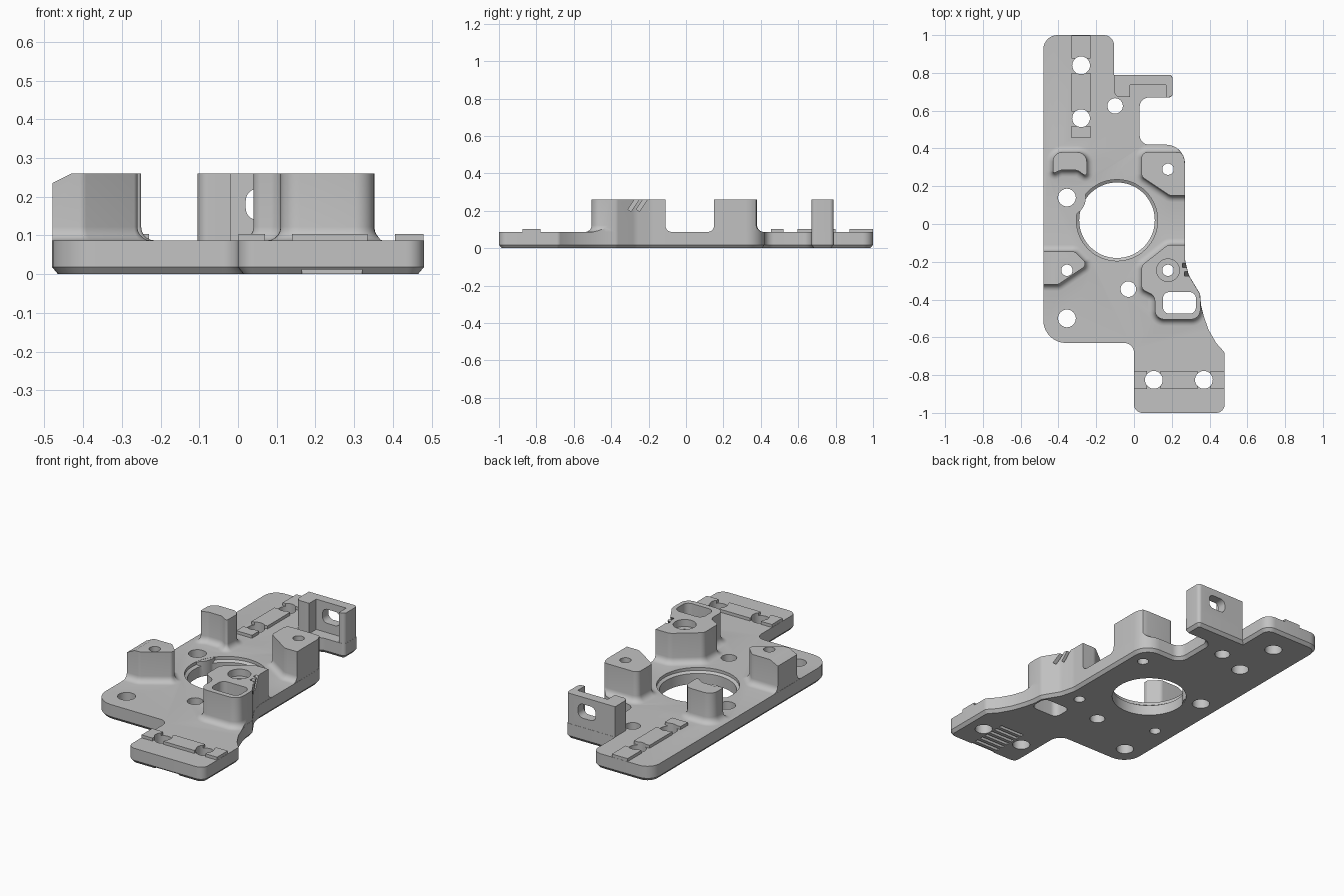
import bpy, bmesh, math
from mathutils import Vector, Matrix

if "Cube" in bpy.data.objects:
    bpy.data.objects.remove(bpy.data.objects["Cube"], do_unlink=True)

grey = bpy.data.materials.new("light grey")
grey.use_nodes = True
GREY = (0.54, 0.54, 0.54, 1)
grey.diffuse_color = GREY
grey.node_tree.nodes["Principled BSDF"].inputs["Base Color"].default_value = GREY


def rounded(corners, steps=8):
    """Closed counter-clockwise outline from (x, y, radius) corners."""
    pts, n = [], len(corners)
    for i, (x, y, r) in enumerate(corners):
        p = Vector((x, y))
        if r == 0:
            pts.append(p)
            continue
        a = (Vector(corners[i - 1][:2]) - p).normalized()
        b = (Vector(corners[(i + 1) % n][:2]) - p).normalized()
        half = a.angle(b) / 2
        c = p + (a + b).normalized() * (r / math.sin(half))
        d = r / math.tan(half)
        s, e = p + a * d - c, p + b * d - c
        turn = math.atan2(s.x * e.y - s.y * e.x, s.dot(e))
        for k in range(steps + 1):
            t = turn * k / steps
            pts.append(c + Vector((s.x * math.cos(t) - s.y * math.sin(t),
                                   s.x * math.sin(t) + s.y * math.cos(t))))
    return pts


def circle(x, y, r, n=40):
    return [Vector((x + r * math.cos(math.tau * i / n), y + r * math.sin(math.tau * i / n)))
            for i in range(n)]


def offset(pts, d):
    out = []
    for i, p in enumerate(pts):
        e = (p - pts[i - 1]).normalized()
        f = (pts[(i + 1) % len(pts)] - p).normalized()
        u, v = Vector((e.y, -e.x)), Vector((f.y, -f.x))
        out.append(p + (u + v) * (d / (1 + max(u.dot(v), -0.5))))
    return out


def loft(name, pts, levels):
    """Solid stacked upward from (offset, z) levels of one outline."""
    bm = bmesh.new()
    rings = [[bm.verts.new((*p, z)) for p in offset(pts, d)] for d, z in levels]
    for lo, hi in zip(rings, rings[1:]):
        for i in range(len(lo)):
            bm.faces.new((lo[i - 1], lo[i], hi[i], hi[i - 1]))
    bm.faces.new(rings[0][::-1])
    bm.faces.new(rings[-1])
    me = bpy.data.meshes.new(name)
    bm.to_mesh(me)
    bm.free()
    me.materials.append(grey)
    ob = bpy.data.objects.new(name, me)
    bpy.context.collection.objects.link(ob)
    return ob


def box(name, x0, x1, y0, y1, z0, z1):
    return loft(name, rounded([(x0, y0, 0), (x1, y0, 0), (x1, y1, 0), (x0, y1, 0)]),
                [(0, z0), (0, z1)])


def combine(ob, tool, mode, keep=False):
    """Apply a boolean; a result without faces is not taken over."""
    mod = ob.modifiers.new("combine", 'BOOLEAN')
    mod.operation, mod.solver, mod.object = mode, 'EXACT', tool
    bpy.context.view_layer.update()
    deps = bpy.context.evaluated_depsgraph_get()
    me = bpy.data.meshes.new_from_object(ob.evaluated_get(deps))
    ob.modifiers.clear()
    if len(me.polygons) > 5:
        ob.data = me
    if not keep:
        bpy.data.objects.remove(tool, do_unlink=True)


def cut(pts, z0=-0.1, z1=0.4):
    combine(plate, loft("cutter", pts, [(0, z0), (0, z1)]), 'DIFFERENCE')


T = 0.087   # plate thickness
H = 0.26    # post height

# Base plate with bevelled underside
outline = rounded([
    (-0.48, -0.63, 0.12), (0, -0.63, 0.05), (0, -1, 0.045), (0.48, -1, 0.045),
    (0.48, -0.68, 0.03), (0.435, -0.63, 0), (0.395, -0.56, 0), (0.37, -0.49, 0),
    (0.355, -0.43, 0), (0.35, -0.37, 0.04), (0.29, -0.27, 0.1), (0.27, -0.19, 0.1),
    (0.27, 0.42, 0.1), (0.03, 0.42, 0.05), (0.03, 0.67, 0.05), (0.205, 0.67, 0.02),
    (0.205, 0.79, 0.02), (-0.105, 0.79, 0), (-0.105, 1, 0.055), (-0.48, 1, 0.075)])
plate = loft("mounting_plate", outline, [(-0.015, 0), (0, 0.018), (0, T)])

# Four posts with flared feet, trimmed to the plate edge
posts = {
    "rear_right_post": [(-0.43, 0.265, 0.01), (-0.39, 0.285, 0.045), (-0.30, 0.285, 0.045),
                        (-0.25, 0.25, 0.01), (-0.25, 0.38, 0.05), (-0.43, 0.38, 0.05)],
    "front_right_post": [(-0.55, -0.32, 0), (-0.40, -0.32, 0.03), (-0.26, -0.225, 0.02),
                         (-0.26, -0.2, 0.01), (-0.315, -0.145, 0.03), (-0.55, -0.145, 0)],
    "rear_left_post": [(0.04, 0.25, 0.03), (0.19, 0.15, 0.05), (0.34, 0.15, 0),
                       (0.34, 0.38, 0.12), (0.04, 0.38, 0.03)],
    "front_left_post": [(0.11, -0.505, 0.05), (0.35, -0.505, 0.05), (0.355, -0.3, 0),
                        (0.34, -0.11, 0), (0.18, -0.11, 0.05), (0.04, -0.22, 0.04),
                        (0.04, -0.345, 0.03), (0.11, -0.38, 0.045)],
}
flare = [(0.035, 0.04)]
for a in (0, 18, 36, 54, 72, 90):
    t = math.radians(a)
    flare.append((0.035 * (1 - math.sin(t)), T + 0.035 * (1 - math.cos(t))))
trim = loft("trim", outline, [(-0.001, -0.1), (-0.001, 0.4)])
for name, corners in posts.items():
    post = loft(name, rounded(corners), flare + [(0, H)])
    combine(post, trim, 'INTERSECT', keep=True)
    combine(plate, post, 'UNION')
bpy.data.objects.remove(trim, do_unlink=True)

# Large bore with a bevelled rim, and the small boss that reaches into it
combine(plate, loft("bore", circle(-0.09, 0.02, 0.2, 72),
                    [(0, -0.1), (0, 0.06), (0.015, 0.07), (0.015, 0.3)]), 'DIFFERENCE')
combine(plate, loft("boss", circle(-0.355, 0.14, 0.1), [(0, 0.001), (0, T - 0.001)]), 'UNION')

# Sloped outer top edge of the front right post
slope = box("slope", -0.15, 0.15, -0.3, 0.3, 0, 0.1)
slope.matrix_world = Matrix.Translation((-0.455, -0.25, 0.2475)) @ Matrix.Rotation(
    -math.atan2(0.025, 0.05), 4, 'Y')
combine(plate, slope, 'DIFFERENCE')

# Upright bracket: pocket open to the front and top, with a slot through its back
bracket = loft("bracket", rounded([
    (-0.104, 0.672, 0.03), (-0.02, 0.672, 0), (-0.02, 0.735, 0), (0.17, 0.735, 0),
    (0.17, 0.671, 0), (0.204, 0.671, 0.02), (0.204, 0.789, 0.02), (-0.104, 0.789, 0)]),
    [(0, 0.04), (0, H)])
combine(plate, bracket, 'UNION')
slot = loft("slot", rounded([(0.02, 0.14, 0.03), (0.13, 0.14, 0.03),
                             (0.13, 0.22, 0.03), (0.02, 0.22, 0.03)]), [(0, -0.9), (0, -0.7)])
slot.rotation_euler.x = math.pi / 2
combine(plate, slot, 'DIFFERENCE')

# Raised rails with gaps around the screw holes
for a, b in ((0.001, 0.07), (0.14, 0.335), (0.405, 0.479)):
    combine(plate, box("front_rail", a, b, -0.873, -0.777, 0.05, 0.104), 'UNION')
for a, b in ((0.455, 0.52), (0.595, 0.8), (0.875, 0.999)):
    combine(plate, box("rear_rail", -0.33, -0.23, a, b, 0.05, 0.104), 'UNION')

# Screw holes
for x, y, r in ((-0.28, 0.84, 0.047), (-0.28, 0.56, 0.047), (-0.1, 0.625, 0.041),
                (-0.355, 0.14, 0.047), (-0.355, -0.5, 0.047), (-0.03, -0.345, 0.041),
                (0.105, -0.825, 0.047), (0.37, -0.825, 0.047), (0.18, 0.29, 0.03),
                (-0.355, -0.245, 0.03), (0.18, -0.245, 0.03)):
    cut(circle(x, y, r, 32))

# Counterbore and window in the front left post
cut(circle(0.18, -0.245, 0.06), 0.22)
cut(rounded([(0.153, -0.475, 0.035), (0.328, -0.475, 0.035),
             (0.328, -0.36, 0.035), (0.153, -0.36, 0.035)]))

# Slanted nicks on the outer side of that post
for x, y in ((0.275, -0.235), (0.285, -0.28)):
    nick = box("nick", -0.018, 0.03, -0.01, 0.01, -0.04, 0.08)
    nick.matrix_world = Matrix.Translation((x, y, 0.235)) @ Matrix.Rotation(-0.6, 4, 'X')
    combine(plate, nick, 'DIFFERENCE')

# Grip grooves under the front end
for i in range(7):
    y = -0.985 + i * 0.04
    combine(plate, box("groove", 0.165, 0.32, y - 0.01, y + 0.01, -0.05, 0.018), 'DIFFERENCE')

bpy.ops.object.select_all(action='DESELECT')
plate.select_set(True)
bpy.context.view_layer.objects.active = plate
bpy.ops.object.shade_smooth_by_angle(angle=math.radians(30))
